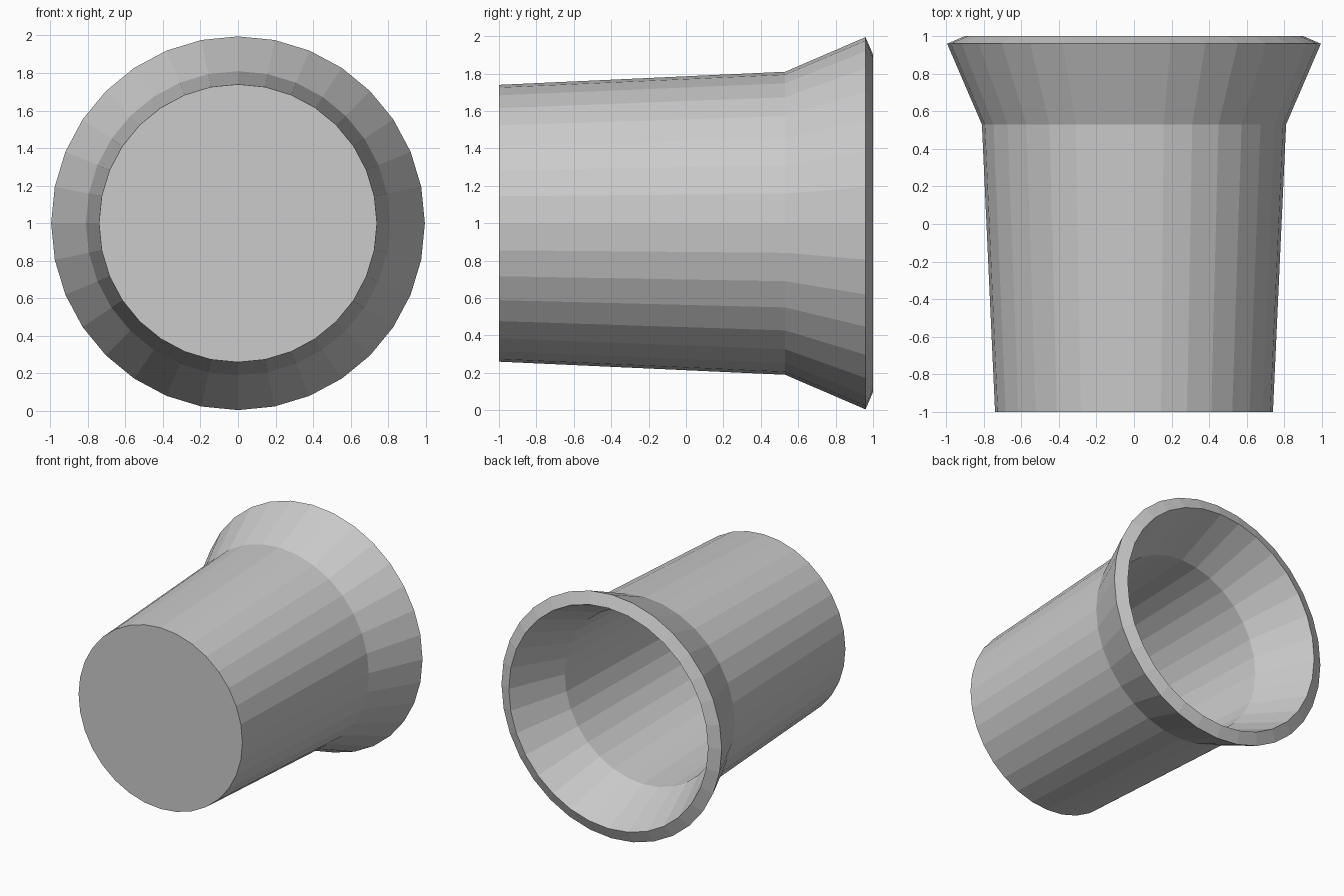
import bpy
import bmesh
from math import tau
from mathutils import Vector

cube = bpy.data.objects.get("Cube")
if cube:
    bpy.data.objects.remove(cube, do_unlink=True)

SIDES = 32
WALL = 0.103
# Outer profile as (radius, y): closed base, bend, flared lip
PROFILE = [(0.74, -1.0), (0.81, 0.53), (0.995, 0.96)]


def make_material(name, colour):
    mat = bpy.data.materials.new(name)
    mat.use_nodes = True
    mat.diffuse_color = colour
    bsdf = next(n for n in mat.node_tree.nodes if n.type == 'BSDF_PRINCIPLED')
    bsdf.inputs["Base Color"].default_value = colour
    return mat


# Outer shell: profile turned around the cup's horizontal axis
bm = bmesh.new()
verts = [bm.verts.new((r, y, 1.0)) for r, y in PROFILE]
edges = [bm.edges.new(pair) for pair in zip(verts, verts[1:])]
bmesh.ops.spin(bm, geom=verts + edges, cent=Vector((0, 0, 1)), axis=Vector((0, 1, 0)),
               angle=tau, steps=SIDES, use_merge=True)
bmesh.ops.remove_doubles(bm, verts=bm.verts, dist=0.001)

# Flat base cap
rim = [e for e in bm.edges if e.is_boundary and all(v.co.y < -0.9 for v in e.verts)]
bmesh.ops.contextual_create(bm, geom=rim)
bmesh.ops.recalc_face_normals(bm, faces=bm.faces)

# Open shell: make sure the base faces the front
base = min(bm.faces, key=lambda f: f.calc_center_median().y)
if base.normal.y > 0:
    bmesh.ops.reverse_faces(bm, faces=bm.faces)

mesh = bpy.data.meshes.new("flared_cup")
bm.to_mesh(mesh)
bm.free()
cup = bpy.data.objects.new("flared_cup", mesh)
bpy.context.collection.objects.link(cup)
mesh.materials.append(make_material("plain grey", (0.6, 0.6, 0.6, 1.0)))

# Even wall thickness, grown inward, with a bevelled-looking lip
shell = cup.modifiers.new("wall", 'SOLIDIFY')
shell.thickness = WALL
shell.offset = -1
shell.use_even_offset = True
